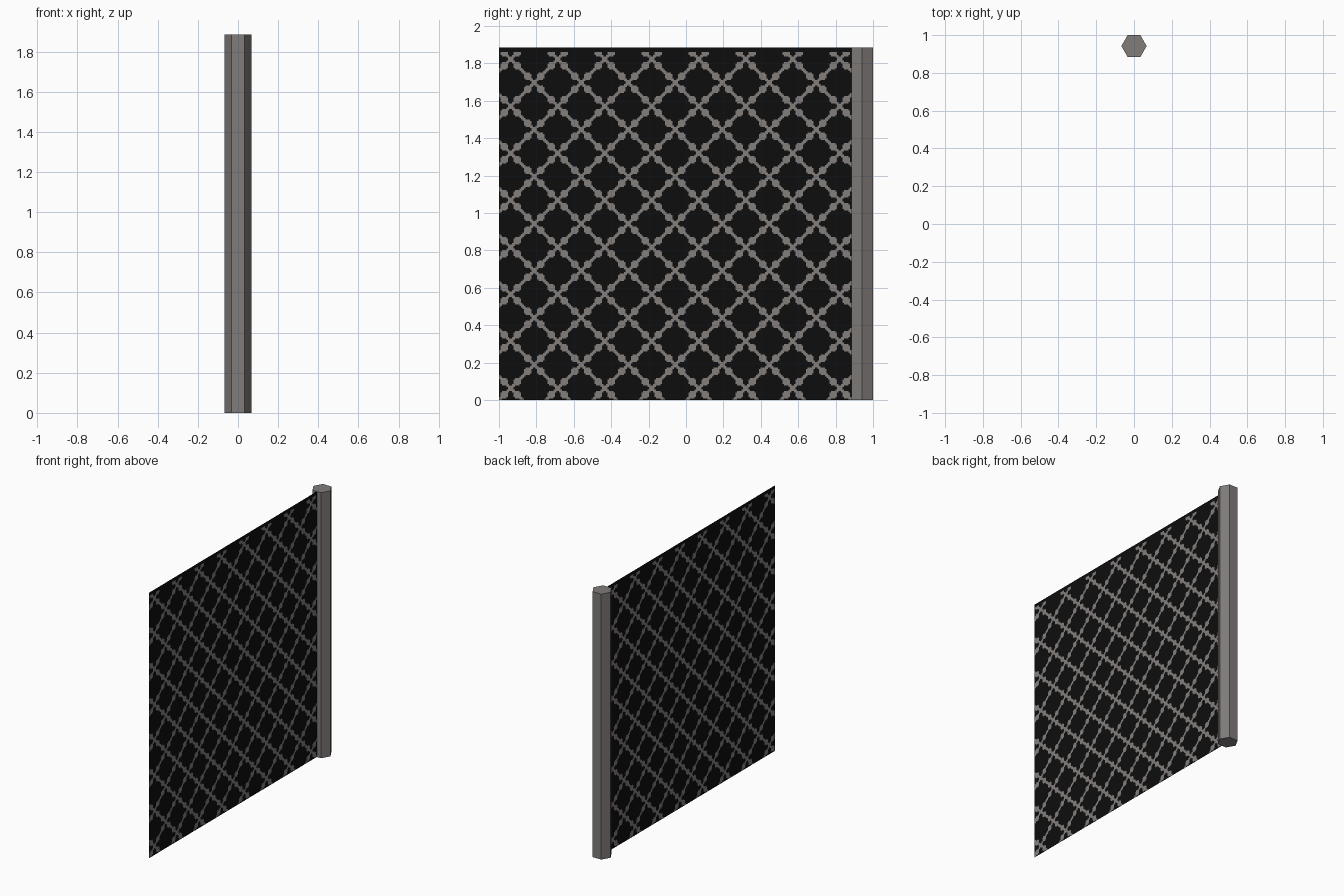
import bpy, bmesh, math
from mathutils import Matrix

if "Cube" in bpy.data.objects:
    bpy.data.objects.remove(bpy.data.objects["Cube"])

HEIGHT = 1.885           # panel is square, post has the same height
HALF = HEIGHT / 15       # half a mesh diamond
CELLS = 240              # grid resolution of the panel


def material(name, rgb):
    m = bpy.data.materials.new(name)
    m.diffuse_color = (*rgb, 1.0)
    m.use_nodes = True
    m.node_tree.nodes["Principled BSDF"].inputs["Base Color"].default_value = m.diffuse_color
    return m


black = material("black_gap", (0.004, 0.004, 0.004))
wire = material("wire_grey", (0.225, 0.212, 0.202))
steel = material("post_grey", (0.215, 0.200, 0.194))


def make_object(name, bm, mats):
    mesh = bpy.data.meshes.new(name)
    bm.to_mesh(mesh)
    bm.free()
    for m in mats:
        mesh.materials.append(m)
    obj = bpy.data.objects.new(name, mesh)
    bpy.context.collection.objects.link(obj)
    return obj


def to_even(t):
    """Distance to the nearest even number."""
    return abs(t - 2 * round(t / 2))


def is_wire(y, z):
    """Diagonal wires with a thick twist on both sides of each crossing."""
    if z > HEIGHT - 0.024:
        return False
    u, v = (y + 1) / HALF - 0.5, z / HALF - 0.5
    near, far = sorted((to_even(u + v), to_even(u - v)))
    return near < 0.10 or math.hypot(near, far - 0.53) < 0.22


# Flat mesh panel in the x = 0 plane
bm = bmesh.new()
place = (Matrix.Translation((0, -1 + HEIGHT / 2, HEIGHT / 2))
         @ Matrix.Rotation(math.pi / 2, 4, 'Y'))
bmesh.ops.create_grid(bm, x_segments=CELLS, y_segments=CELLS,
                      size=HEIGHT / 2, matrix=place)
for f in bm.faces:
    c = f.calc_center_median()
    f.material_index = 1 if is_wire(c.y, c.z) else 0
make_object("mesh_panel", bm, [black, wire])

# Six-sided post at the back end, corners pointing along x
bm = bmesh.new()
R = 0.067
ring = [bm.verts.new((R * math.cos(i * math.pi / 3),
                      1 - R * math.cos(math.pi / 6) + R * math.sin(i * math.pi / 3), 0))
        for i in range(6)]
base = bm.faces.new(ring)
top = bmesh.ops.extrude_face_region(bm, geom=[base], use_keep_orig=True)
bmesh.ops.translate(bm, vec=(0, 0, HEIGHT),
                    verts=[g for g in top["geom"] if isinstance(g, bmesh.types.BMVert)])
bmesh.ops.recalc_face_normals(bm, faces=bm.faces)
make_object("post", bm, [steel])
